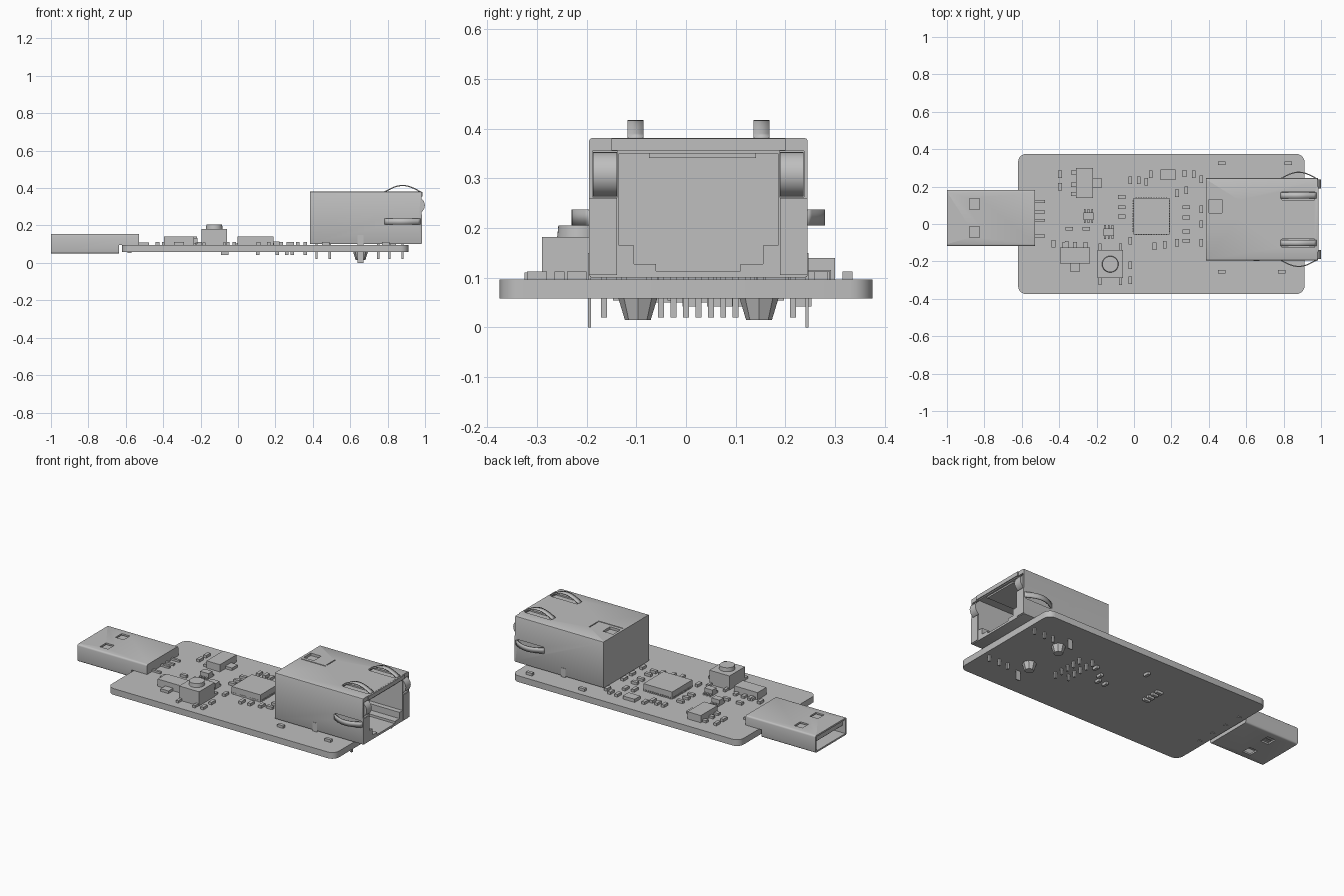
import bpy
import bmesh
import math
from mathutils import Matrix

default_cube = bpy.data.objects.get("Cube")
if default_cube:
    bpy.data.objects.remove(default_cube, do_unlink=True)

# One plain material for the whole assembly
GREY = (0.52, 0.52, 0.52, 1.0)
grey = bpy.data.materials.new("plain_grey")
grey.use_nodes = True
grey.diffuse_color = GREY
grey.node_tree.nodes["Principled BSDF"].inputs["Base Color"].default_value = GREY

BOARD_BOTTOM, BOARD_TOP = 0.058, 0.096
JACK_MIDDLE = 0.025


def finish(name, bm, smooth=False):
    """Turn a bmesh into a named object with the shared material."""
    bmesh.ops.recalc_face_normals(bm, faces=bm.faces)
    mesh = bpy.data.meshes.new(name)
    bm.to_mesh(mesh)
    bm.free()
    mesh.materials.append(grey)
    obj = bpy.data.objects.new(name, mesh)
    bpy.context.collection.objects.link(obj)
    if smooth:
        activate(obj)
        bpy.ops.object.shade_smooth_by_angle(angle=math.radians(35))
    return obj


def activate(obj):
    bpy.ops.object.select_all(action="DESELECT")
    obj.select_set(True)
    bpy.context.view_layer.objects.active = obj


def add_box(bm, xs, ys, zs):
    """Add a box given its low and high limits on each axis."""
    limits = (xs, ys, zs)
    centre = [sum(pair) / 2 for pair in limits]
    size = [pair[1] - pair[0] for pair in limits]
    matrix = Matrix.Translation(centre) @ Matrix.Diagonal((*size, 1))
    bmesh.ops.create_cube(bm, size=1, matrix=matrix)


def boxes(name, items):
    bm = bmesh.new()
    for item in items:
        add_box(bm, *item)
    return finish(name, bm)


def around(centre, width):
    return (centre - width / 2, centre + width / 2)


def rounded_box(name, xs, ys, zs, radius, axis, segments):
    """Box with the edges parallel to one axis rounded."""
    bm = bmesh.new()
    add_box(bm, xs, ys, zs)
    edges = [e for e in bm.edges
             if abs((e.verts[0].co - e.verts[1].co).normalized()[axis]) > 0.9]
    bmesh.ops.bevel(bm, geom=edges, offset=radius, segments=segments,
                    profile=0.5, affect="EDGES")
    return finish(name, bm, smooth=True)


def cylinder(name, centre, low_radius, high_radius, depth, sides, turn=0):
    bm = bmesh.new()
    matrix = Matrix.Translation(centre) @ Matrix.Rotation(turn, 4, "X")
    bmesh.ops.create_cone(bm, cap_ends=True, segments=sides, radius1=low_radius,
                          radius2=high_radius, depth=depth, matrix=matrix)
    return finish(name, bm, smooth=sides > 10)


def cut(target, items):
    """Subtract plain boxes from the target, one after another."""
    for item in items:
        cutter = boxes("cutter", [item])
        cutter.hide_render = True
        modifier = target.modifiers.new("cut", "BOOLEAN")
        modifier.operation = "DIFFERENCE"
        modifier.solver = "EXACT"
        modifier.object = cutter
        activate(target)
        bpy.ops.object.modifier_apply(modifier=modifier.name)
        bpy.data.objects.remove(cutter, do_unlink=True)


# Circuit board
rounded_box("circuit_board", (-0.62, 0.912), (-0.375, 0.375),
            (BOARD_BOTTOM, BOARD_TOP), 0.045, axis=2, segments=5)

# Plug shell: hollow, open toward -x, stepped to sit on the board
plug = rounded_box("plug_shell", (-1, -0.53), (-0.118, 0.182), (0.05, 0.155),
                   0.01, axis=0, segments=3)
cut(plug, [((-0.635, -0.5), (-0.2, 0.3), (0, BOARD_TOP)),
           ((-1.1, -0.66), (-0.106, 0.17), (0.06, 0.145))])
cut(plug, [((-0.88, -0.825), around(y, 0.06), (0, 0.3)) for y in (-0.043, 0.107)])
boxes("plug_tongue", [((-0.985, -0.65), (-0.1, 0.164), (0.108, 0.138))])
plug_pin_rows = (-0.064, 0.02, 0.064, 0.12)
boxes("plug_contacts", [((-0.98, -0.7), around(y, 0.03), (0.103, 0.109))
                        for y in plug_pin_rows])
boxes("plug_pins", [((-0.54, -0.475), around(y, 0.014), (BOARD_TOP, 0.108))
                    for y in plug_pin_rows])
boxes("plug_solder_tails", [(around(-0.58, 0.02), around(y, 0.014), (0.054, 0.07))
                            for y in (-0.14, -0.03, 0.08, 0.19)])

# Network jack shell with a stepped opening toward +x
jack = rounded_box("jack_shell", (0.385, 0.98), (-0.195, 0.245), (0.1, 0.381),
                   0.006, axis=0, segments=2)
opening_steps = [(0.32, 0.165, 0.35), (0.26, 0.127, 0.2), (0.17, 0.113, 0.18)]
cut(jack, [((0.52, 1.1), around(JACK_MIDDLE, width), (low, high))
           for width, low, high in opening_steps])

# Lamp pockets, spring slots and the latch window in the lid
sides = (-1, 1)
for s in sides:
    cut(jack, [((0.9, 1.1), around(JACK_MIDDLE + s * 0.188, 0.05), (0.262, 0.355)),
               ((0.79, 0.965), around(JACK_MIDDLE + s * 0.127, 0.045), (0.372, 0.5)),
               ((0.79, 0.965), around(JACK_MIDDLE + s * 0.222, 0.02), (0.2, 0.242))])
cut(jack, [((0.4, 0.565), (0.034, 0.04), (0.374, 0.5)),
           ((0.559, 0.565), (0.05, 0.13), (0.374, 0.5)),
           ((0.4, 0.47), (0.06, 0.13), (0.366, 0.5))])

# Folded front lip, lower corner flanges and inner rib
boxes("jack_front_lip", [((0.978, 0.986), around(JACK_MIDDLE, 0.35), (0.356, 0.38))])
boxes("jack_front_flanges", [((0.978, 0.984), around(JACK_MIDDLE + s * 0.192, 0.056),
                              (0.105, 0.26)) for s in sides])
boxes("inner_ceiling_rib", [((0.53, 0.97), around(JACK_MIDDLE + 0.008, 0.215),
                             (0.341, 0.352))])

# Rounded indicator lamps beside the opening
for side, label in zip(sides, ("right", "left")):
    cylinder("indicator_lamp_" + label, (0.954, JACK_MIDDLE + side * 0.188, 0.308),
             0.045, 0.045, 0.048, 28, turn=math.pi / 2)


def spring(name, place, rise):
    """Thin arched strip; place maps (x, height, across) to a point."""
    bm = bmesh.new()
    steps = 14
    rows = []
    for i in range(steps + 1):
        t = i / steps
        height = rise * math.sin(math.pi * t)
        rows.append([bm.verts.new(place(0.785 + 0.19 * t, height, a))
                     for a in (-0.016, 0.016)])
    for (a, b), (c, d) in zip(rows, rows[1:]):
        bm.faces.new((a, b, d, c))
    obj = finish(name, bm, smooth=True)
    modifier = obj.modifiers.new("thickness", "SOLIDIFY")
    modifier.thickness = 0.006
    modifier.offset = 0


# Contact springs on the top and both sides of the jack
for s, label in zip(sides, ("right", "left")):
    spring("top_spring_" + label,
           lambda x, h, a: (x, JACK_MIDDLE + s * 0.127 + a, 0.38 + h), 0.034)
    spring("side_spring_" + label,
           lambda x, h, a: (x, JACK_MIDDLE + s * (0.218 + h), 0.221 + a), 0.034)

# Jack mounting pegs, shield tabs and solder pins
for s, label in zip(sides, ("right", "left")):
    cylinder("mounting_peg_" + label, (0.655, JACK_MIDDLE + s * 0.122, 0.038),
             0.026, 0.04, 0.046, 8)
boxes("shield_tabs", [(around(0.655, 0.03), around(JACK_MIDDLE + s * 0.219, 0.006),
                       (0, 0.15)) for s in sides])
signal_pins = [(x, JACK_MIDDLE + shift + 0.05 * i)
               for x, shift in ((0.42, 0.025), (0.49, 0)) for i in range(-2, 3)]
lamp_pins = [(x, y) for x in (0.75, 0.81, 0.88) for y in (-0.165, 0.215)]
boxes("jack_pins", [(around(x, 0.012), around(y, 0.012), (0.02, 0.105))
                    for x, y in signal_pins + lamp_pins])

# Main chip with rows of edge pads
chip_x, chip_y = 0.093, 0.042
boxes("main_chip", [(around(chip_x, 0.194), around(chip_y, 0.194), (BOARD_TOP, 0.14))])
pads = []
for i in range(-6, 7):
    for s in sides:
        pads.append((around(chip_x + i * 0.0135, 0.007), around(chip_y + s * 0.097, 0.006)))
        pads.append((around(chip_x + s * 0.097, 0.006), around(chip_y + i * 0.0135, 0.007)))
boxes("chip_pads", [(px, py, (BOARD_TOP, 0.106)) for px, py in pads])

# Push button
button_x, button_y = -0.127, -0.215
boxes("button_body", [(around(button_x, 0.135), around(button_y, 0.15), (BOARD_TOP, 0.182))])
cylinder("button_cap", (button_x, button_y, 0.19), 0.045, 0.042, 0.03, 32)
boxes("button_legs", [(around(button_x + s * 0.056, 0.016), around(button_y + t * 0.09, 0.04),
                       (BOARD_TOP, 0.11)) for s in sides for t in sides])

# Two voltage regulators: body, three legs and a heat tab each
boxes("regulator_bodies", [((-0.31, -0.22), (0.14, 0.3), (BOARD_TOP, 0.14)),
                           ((-0.395, -0.236), (-0.21, -0.125), (BOARD_TOP, 0.14))])
boxes("regulator_legs",
      [((-0.336, -0.3), around(y, 0.022), (BOARD_TOP, 0.11)) for y in (0.16, 0.21, 0.275)] +
      [(around(x, 0.022), (-0.135, -0.095), (BOARD_TOP, 0.11)) for x in (-0.37, -0.315, -0.26)])
boxes("regulator_tabs", [((-0.23, -0.175), (0.192, 0.247), (BOARD_TOP, 0.112)),
                         ((-0.343, -0.29), (-0.255, -0.2), (BOARD_TOP, 0.112))])

# Small transistors and the crystal
transistors = [(-0.243, 0.042), (-0.135, -0.043)]
boxes("transistor_bodies", [(around(x, 0.055), around(y, 0.04), (0.102, 0.132))
                            for x, y in transistors])
boxes("transistor_legs", [(around(x + i * 0.02, 0.01), around(y, 0.074), (BOARD_TOP, 0.108))
                          for x, y in transistors for i in (-1, 0, 1)])
boxes("crystal", [(around(0.182, 0.08), around(0.264, 0.055), (BOARD_TOP, 0.115))])

# Small passive parts: columns sharing an x, first upright ones, then sideways ones
upright = {-0.43: [-0.105], -0.395: [0.2, 0.265], -0.36: [-0.11],
           -0.02: [0.235, -0.09, -0.22, -0.3], 0.025: [0.235], 0.065: [0.225],
           0.09: [0.265], 0.11: [-0.12], 0.165: [-0.11], 0.23: [0.165, -0.1],
           0.27: [0.27], 0.28: [0.18], 0.32: [0.265], 0.36: [0.24, 0.08, 0, -0.1]}
sideways = {-0.345: [-0.025], -0.255: [-0.025], -0.065: [0.04, 0.09, 0.145],
            0.28: [0.09, 0.035, -0.04, -0.09], 0.47: [0.325, -0.255],
            0.825: [0.325], 0.79: [-0.255]}
for name, columns, width, length in (("upright_passives", upright, 0.02, 0.04),
                                     ("sideways_passives", sideways, 0.04, 0.02)):
    boxes(name, [(around(x, width), around(y, length), (BOARD_TOP, 0.112))
                 for x, column in columns.items() for y in column])

# Passive parts under the board
boxes("underside_passives",
      [(around(-0.07, 0.04), around(y, 0.018), (0.042, 0.06)) for y in (0.02, 0.055, 0.09, 0.125)] +
      [(around(x, 0.018), around(y, 0.035), (0.042, 0.06))
       for x, y in ((0.105, 0.235), (0.21, 0.01), (0.26, 0.01), (0.29, 0.06), (0.36, 0.11))])
